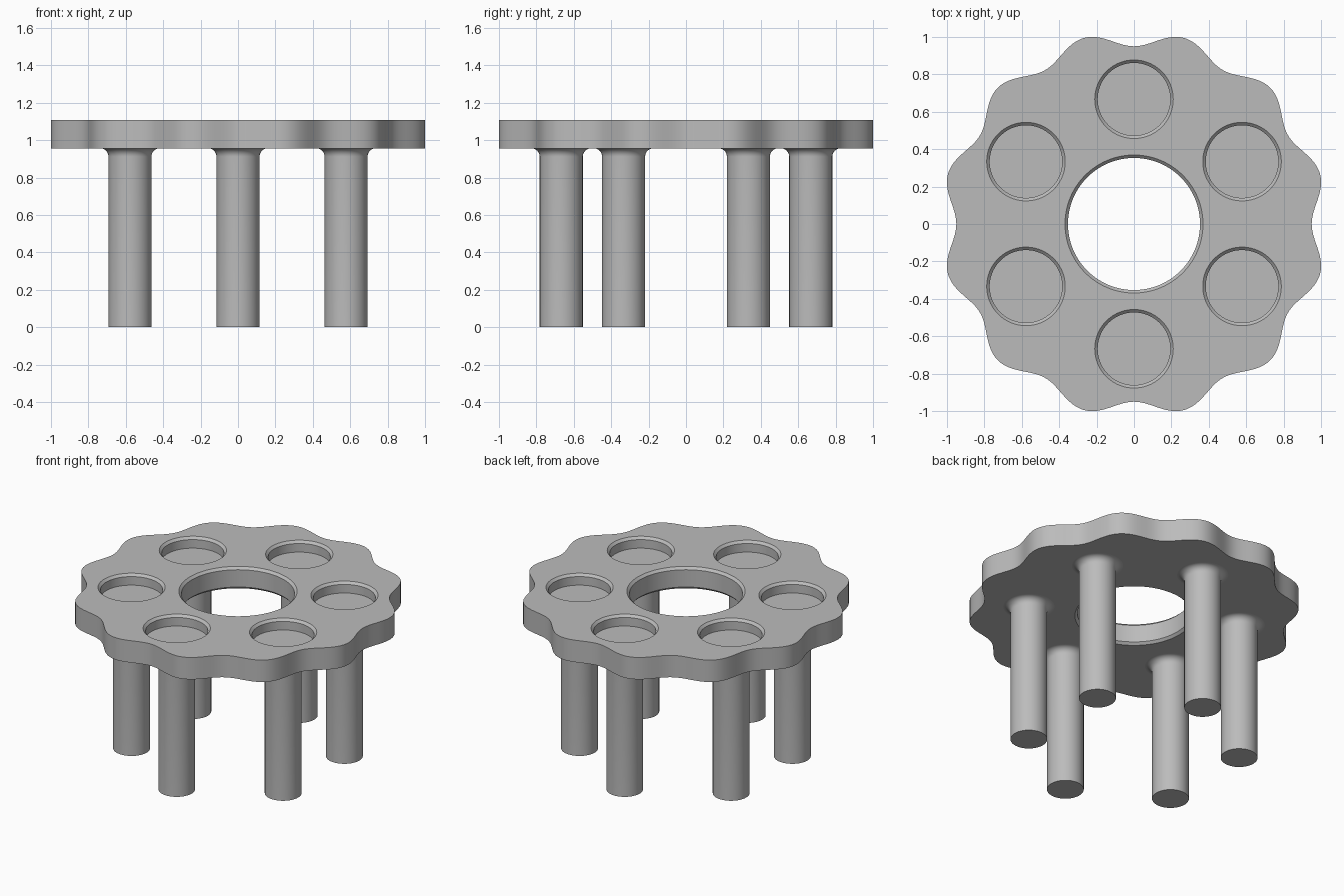
import bpy, bmesh
from math import sin, cos, pi, radians

cube = bpy.data.objects.get("Cube")
if cube:
    bpy.data.objects.remove(cube, do_unlink=True)

BOTTOM, TOP = 0.957, 1.108      # plate heights
LEG_R, FILLET = 0.115, 0.045
RING = 0.667                    # distance of legs and pockets from the centre
BEVEL = 0.016

grey = bpy.data.materials.new("plain_grey")
grey.use_nodes = True
grey.diffuse_color = (0.5, 0.5, 0.5, 1)
grey.node_tree.nodes["Principled BSDF"].inputs["Base Color"].default_value = (0.5, 0.5, 0.5, 1)


def finish(name, bm, location=(0, 0, 0)):
    bmesh.ops.recalc_face_normals(bm, faces=bm.faces)
    mesh = bpy.data.meshes.new(name)
    bm.to_mesh(mesh)
    bm.free()
    mesh.materials.append(grey)
    obj = bpy.data.objects.new(name, mesh)
    obj.location = location
    bpy.context.collection.objects.link(obj)
    return obj


def lathe(name, profile, location, segments=96):
    """Closed solid turned from (radius, height) points, bottom to top."""
    bm = bmesh.new()
    rings = []
    for r, z in profile:
        rings.append([bm.verts.new((r * cos(2 * pi * i / segments),
                                    r * sin(2 * pi * i / segments), z))
                      for i in range(segments)])
    for low, high in zip(rings, rings[1:]):
        for i in range(segments):
            j = (i + 1) % segments
            bm.faces.new((low[i], low[j], high[j], high[i]))
    bm.faces.new(rings[0])
    bm.faces.new(rings[-1])
    return finish(name, bm, location)


def smooth(obj):
    bpy.ops.object.select_all(action='DESELECT')
    obj.select_set(True)
    bpy.context.view_layer.objects.active = obj
    bpy.ops.object.shade_smooth_by_angle(angle=radians(30))


# Scalloped plate: a circle with twelve gentle waves, extruded
bm = bmesh.new()
outline = []
for i in range(288):
    a = 2 * pi * i / 288
    r = 0.99 - 0.04 * cos(12 * a)
    outline.append(bm.verts.new((r * cos(a), r * sin(a), BOTTOM)))
base = bm.faces.new(outline)
side = bmesh.ops.extrude_face_region(bm, geom=[base])["geom"]
bmesh.ops.translate(bm, vec=(0, 0, TOP - BOTTOM),
                    verts=[v for v in side if isinstance(v, bmesh.types.BMVert)])
plate = finish("scalloped_plate", bm)

# Cutters: a through hole chamfered at both ends, and six chamfered pockets
spots = [(RING * cos(radians(a)), RING * sin(radians(a)), 0) for a in range(30, 390, 60)]
hole_r, pocket_r = 0.353, 0.194
over = 0.05
cutters = [lathe("hole_cutter", [
    (hole_r + BEVEL, BOTTOM - over), (hole_r + BEVEL, BOTTOM),
    (hole_r, BOTTOM + BEVEL), (hole_r, TOP - BEVEL),
    (hole_r + BEVEL, TOP), (hole_r + BEVEL, TOP + over)], (0, 0, 0), 128)]
for spot in spots:
    cutters.append(lathe("pocket_cutter", [
        (pocket_r, TOP - 0.075), (pocket_r, TOP - BEVEL),
        (pocket_r + BEVEL, TOP), (pocket_r + BEVEL, TOP + over)], spot))

bpy.context.view_layer.objects.active = plate
for cutter in cutters:
    cutter.hide_render = True
    cut = plate.modifiers.new("cut", 'BOOLEAN')
    cut.operation, cut.solver, cut.object = 'DIFFERENCE', 'EXACT', cutter
    bpy.ops.object.modifier_apply(modifier=cut.name)
    bpy.data.objects.remove(cutter, do_unlink=True)
smooth(plate)

# Round legs flaring into the underside of the plate
leg_profile = [(LEG_R, 0)]
for k in range(9):
    t = pi / 2 * k / 8
    leg_profile.append((LEG_R + FILLET * (1 - cos(t)), BOTTOM - FILLET * (1 - sin(t))))
leg_profile.append((LEG_R, BOTTOM + 0.01))
for n, spot in enumerate(spots, 1):
    smooth(lathe(f"leg_{n}", leg_profile, spot, 64))
